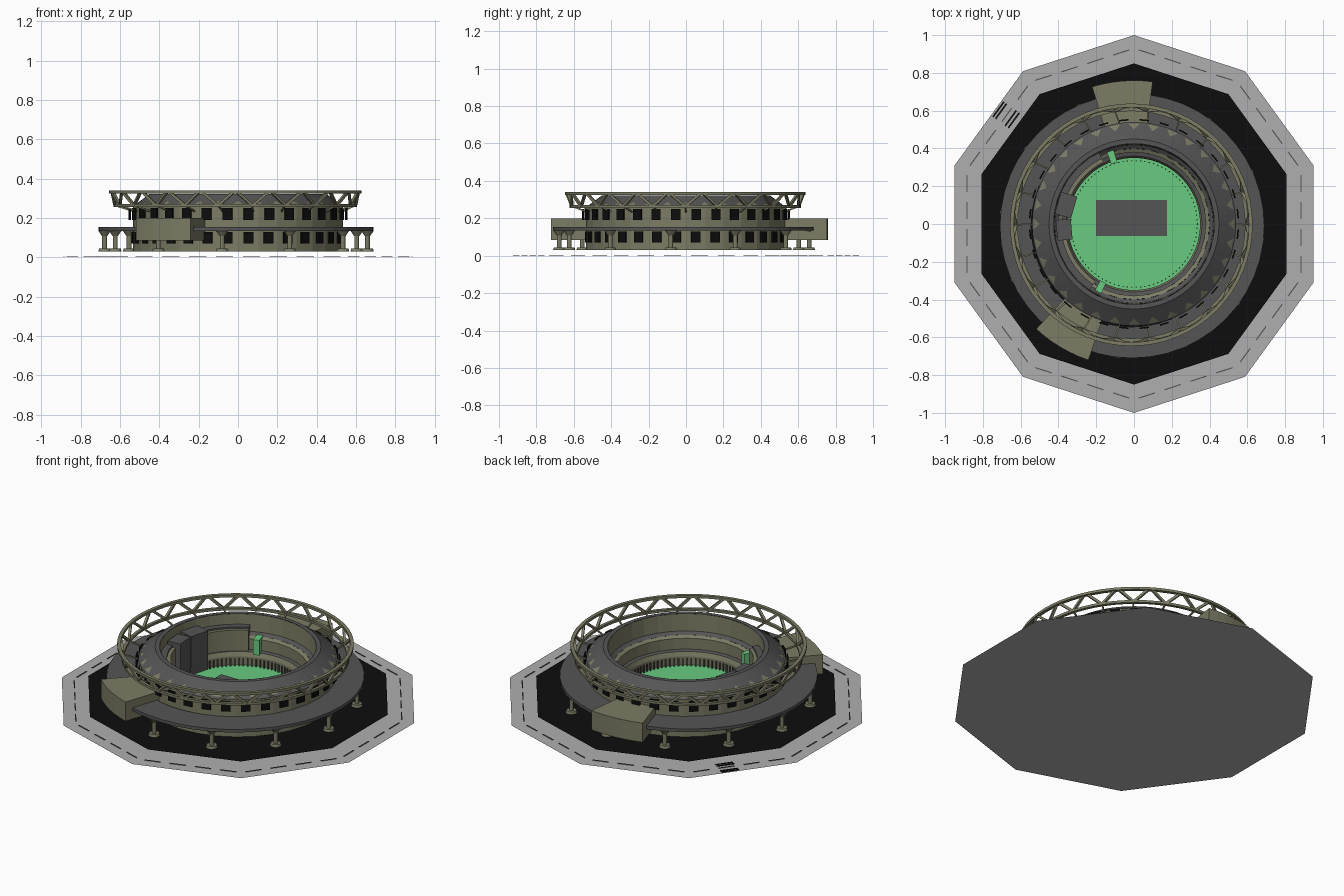
import bpy, bmesh
from math import sin, cos, pi, radians, tau
from mathutils import Vector, Matrix

if "Cube" in bpy.data.objects:
    bpy.data.objects.remove(bpy.data.objects["Cube"])


def mat(name, c):
    m = bpy.data.materials.new(name)
    m.diffuse_color = (*c, 1)
    m.use_nodes = True
    m.node_tree.nodes["Principled BSDF"].inputs["Base Color"].default_value = m.diffuse_color
    return m


TAN = mat("olive_concrete", (.20, .20, .13))
DARK = mat("dark_grey", (.09, .09, .092))
BLACK = mat("black", (.004, .004, .004))
ROAD = mat("road_grey", (.43, .43, .43))
GREEN = mat("turf", (.14, .60, .22))


def finish(bm, name, m, recalc=True):
    if recalc:
        bmesh.ops.recalc_face_normals(bm, faces=bm.faces)
    me = bpy.data.meshes.new(name)
    bm.to_mesh(me)
    bm.free()
    me.materials.append(m)
    ob = bpy.data.objects.new(name, me)
    bpy.context.collection.objects.link(ob)
    return ob


def polar(r, deg, z=0):
    a = radians(deg)
    return Vector((r * cos(a), r * sin(a), z))


def lathe(name, prof, n, m, a0=0, a1=360, closed=False, c=(0, 0)):
    """Sweep an (r, z) profile around z; partial sweeps of closed profiles get caps."""
    bm = bmesh.new()
    full = a1 - a0 == 360
    rings = []
    for i in range(n if full else n + 1):
        a = a0 + (a1 - a0) * i / n
        rings.append([bm.verts.new(polar(r, a, z) + Vector((*c, 0))) for r, z in prof])
    k = len(prof)
    for i in range(n):
        p, q = rings[i], rings[(i + 1) % len(rings)]
        for j in range(k if closed else k - 1):
            t = (j + 1) % k
            bm.faces.new((p[j], q[j], q[t], p[t]))
    if closed and not full:
        bm.faces.new(rings[0])
        bm.faces.new(rings[-1])
    return finish(bm, name, m, closed)


def rect(r0, r1, z0, z1):
    return [(r0, z0), (r1, z0), (r1, z1), (r0, z1)]


def disc(name, r, z, n, m, a0=0):
    bm = bmesh.new()
    bm.faces.new([bm.verts.new(polar(r, a0 + 360 * i / n, z)) for i in range(n)])
    return finish(bm, name, m, False)


def add_box(bm, loc, size, deg=0):
    mx = Matrix.Translation(loc) @ Matrix.Rotation(radians(deg), 4, 'Z') @ Matrix.Diagonal((*size, 1))
    bmesh.ops.create_cube(bm, size=1, matrix=mx)


def add_beam(bm, a, b, w):
    d = b - a
    mx = Matrix.Translation((a + b) / 2) @ d.to_track_quat('Z', 'Y').to_matrix().to_4x4() @ Matrix.Diagonal((w, w, d.length, 1))
    bmesh.ops.create_cube(bm, size=1, matrix=mx)


def add_cyl(bm, loc, r1, r2, h, n=12):
    bmesh.ops.create_cone(bm, cap_ends=True, segments=n, radius1=r1, radius2=r2, depth=h,
                          matrix=Matrix.Translation(loc))


# ground: ten-sided road with a raised black forecourt
disc("road", 1.0, 0.0, 10, ROAD, 90)
disc("forecourt", .85, .03, 10, BLACK, 90)

# lane dashes along each road side
bm = bmesh.new()
for s in range(10):
    p, q = polar(.93, 90 + 36 * s), polar(.93, 126 + 36 * s)
    for k in range(4):
        loc = p.lerp(q, (k + .5) / 4)
        loc.z = .002
        add_box(bm, loc, (.006, .09, .003), 108 + 36 * s)
finish(bm, "lane_dashes", DARK)

# pedestrian crossing
bm = bmesh.new()
for k in (-.055, -.038, .025, .045):
    loc = polar(.885, 139.5, .002) + polar(k, 54 - 90)
    add_box(bm, loc, (.10, .009, .003), 54)
finish(bm, "crossing", BLACK)

# main outer wall, sloping roof ring and rim
lathe("outer_wall", [(.535, .03), (.535, .255)], 32, TAN)
lathe("roof_ring", [(.54, .255), (.45, .322), (.425, .322)], 64, DARK)

# window panels in two rows
bm = bmesh.new()
for i in range(32):
    a = 360 * (i + .5) / 32
    add_box(bm, polar(.536, a, .10), (.01, .05, .06), a)
    add_box(bm, polar(.552, a, .22), (.008, .05, .06), a)
finish(bm, "windows", BLACK)

# triangular wall tips showing through the roof edge
bm = bmesh.new()
for i in range(32):
    a = 360 * i / 32
    pts = [polar(.532, a - 3.2, .265), polar(.532, a + 3.2, .265), polar(.50, a, .288)]
    bm.faces.new([bm.verts.new(p) for p in pts])
finish(bm, "roof_tips", TAN, False)

# seating bowl: walls and ledges
lathe("upper_stand_wall", [(.425, .322), (.42, .22)], 32, TAN)
lathe("concourse_ledge", [(.42, .22), (.40, .205)], 48, DARK)
lathe("middle_stand", [(.40, .205), (.38, .195), (.38, .13)], 32, TAN)
lathe("lower_ledge", [(.38, .13), (.36, .125)], 48, DARK)
lathe("lower_stand", [(.36, .125), (.35, .10), (.35, .05)], 48, TAN)

# raised stand sections on the left side
for k, (a0, a1) in enumerate(((116, 158), (190, 236))):
    lathe(f"left_stand_{k}", rect(.365, .42, .05, .25), 10, TAN, a0, a1, True)
    lathe(f"left_stand_roof_{k}", rect(.385, .425, .25, .26), 10, DARK, a0, a1, True)

# screen towers
bm = bmesh.new()
add_box(bm, (-.36, .10, .165), (.09, .12, .23), -16)
add_box(bm, (-.37, -.03, .165), (.08, .11, .23), 5)
finish(bm, "screen_towers", DARK)

# field, centre slab, entrances and fence
disc("field", .352, .05, 64, GREEN)
bm = bmesh.new()
add_box(bm, (-.013, .032, .051), (.375, .19, .006))
finish(bm, "centre_slab", DARK)
bm = bmesh.new()
add_box(bm, polar(.375, 108, .165), (.075, .035, .09), 108)
add_box(bm, polar(.385, 242, .165), (.075, .035, .09), 242)
finish(bm, "field_entrances", GREEN)
bm = bmesh.new()
for i in range(90):
    add_box(bm, polar(.335, 4 * i, .072), (.005, .008, .045), 4 * i)
finish(bm, "field_fence", DARK)

# raised walkway around the outside
WC = (-.01, -.01)
lathe("walkway", rect(.535, .70, .135, .153), 48, DARK, closed=True, c=WC)

# walkway columns: footing, shaft and flared head
bm = bmesh.new()
for i in range(12):
    a = -6 + 30 * i
    for z, r1, r2, h in ((.037, .032, .028, .014), (.08, .012, .012, .09), (.122, .014, .032, .026)):
        add_cyl(bm, polar(.672, a, z) + Vector((*WC, 0)), r1, r2, h)
finish(bm, "walkway_columns", TAN)

# entrance blocks bridging the walkway
for k, (a0, a1) in enumerate(((82.5, 107), (227, 251.5))):
    lathe(f"entrance_block_{k}", rect(.53, .76, .085, .20), 6, TAN, a0, a1, True)

# truss crown: two chords with zigzag webbing
TC = (-.014, -.004)
lathe("truss_top_chord", rect(.622, .642, .325, .34), 64, TAN, closed=True, c=TC)
lathe("truss_bottom_chord", rect(.602, .62, .256, .27), 64, TAN, closed=True, c=TC)
bm = bmesh.new()
off = Vector((*TC, 0))
for i in range(22):
    a, s = 360 * i / 22, 360 / 44
    low = polar(.611, a, .263) + off
    for d in (-s, s):
        add_beam(bm, low, polar(.631, a + d * .9, .332) + off, .014)
finish(bm, "truss_webbing", TAN)

# brackets carrying the crown
bm = bmesh.new()
for i in range(22):
    a = 360 * i / 22
    add_beam(bm, polar(.535, a, .235), polar(.608, a, .263) + off, .008)
finish(bm, "truss_brackets", TAN)
